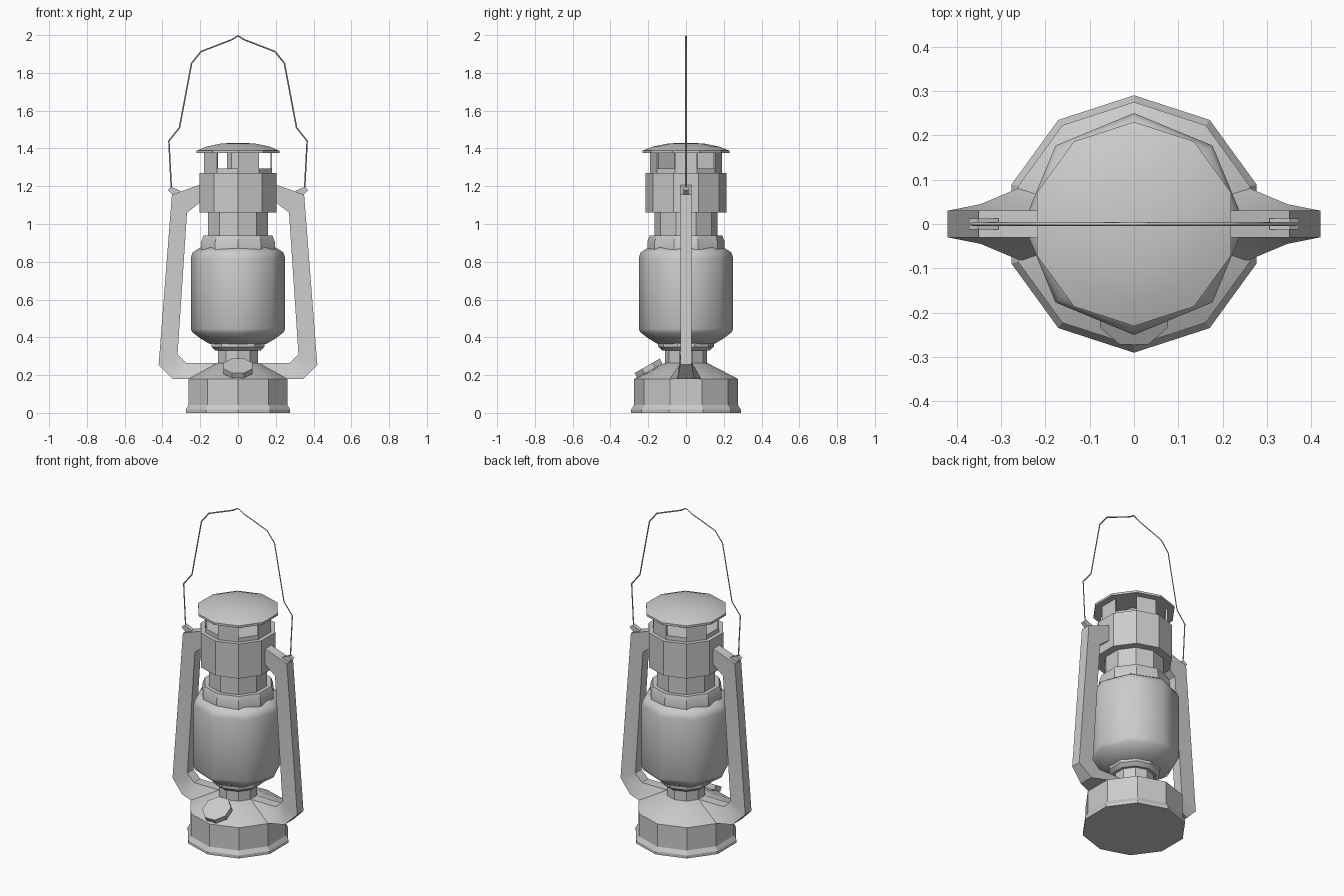
import bpy, bmesh, math
from math import sin, cos, pi, radians
from mathutils import Matrix

if "Cube" in bpy.data.objects:
    bpy.data.objects.remove(bpy.data.objects["Cube"])


def finish(name, bm, angle=30):
    bmesh.ops.recalc_face_normals(bm, faces=bm.faces)
    me = bpy.data.meshes.new(name)
    bm.to_mesh(me)
    bm.free()
    ob = bpy.data.objects.new(name, me)
    bpy.context.collection.objects.link(ob)
    bpy.ops.object.select_all(action='DESELECT')
    ob.select_set(True)
    bpy.context.view_layer.objects.active = ob
    bpy.ops.object.shade_smooth_by_angle(angle=radians(angle))
    return ob


def lathe(name, profile, sides=10, angle=30, start=pi / 2):
    """Spin (radius, z) points round z and cap both ends."""
    bm = bmesh.new()
    rings = [[bm.verts.new((r * cos(start + 2 * pi * i / sides),
                            r * sin(start + 2 * pi * i / sides), z))
              for i in range(sides)] for r, z in profile]
    for a, b in zip(rings, rings[1:]):
        for i in range(sides):
            j = (i + 1) % sides
            bm.faces.new((a[i], a[j], b[j], b[i]))
    bm.faces.new(rings[0])
    bm.faces.new(rings[-1])
    return finish(name, bm, angle)


def loft(name, sections):
    """Join four-cornered sections into a closed bar."""
    bm = bmesh.new()
    rings = [[bm.verts.new(p) for p in s] for s in sections]
    for a, b in zip(rings, rings[1:]):
        for i in range(4):
            j = (i + 1) % 4
            bm.faces.new((a[i], a[j], b[j], b[i]))
    bm.faces.new(rings[0])
    bm.faces.new(rings[-1])
    return finish(name, bm)


# Fuel tank with rolled foot and conical top
lathe("fuel_tank", [(.29, 0), (.29, .018), (.275, .042), (.275, .18), (.112, .265)])

# Burner neck and the collar that holds the glass
lathe("burner_neck", [(.11, .25), (.11, .335)])
lathe("burner_collar", [(.125, .33), (.147, .35), (.147, .375)])

# Eight-sided smooth glass
lathe("glass_globe", [(.15, .365), (.2, .395), (.24, .425), (.25, .445),
                      (.25, .82), (.24, .85), (.2, .875)], sides=8, angle=50)

# Collar above the glass, chimney and hood
lathe("upper_collar", [(.205, .865), (.205, .905), (.192, .94)])
lathe("chimney", [(.168, .93), (.168, 1.07)])
lathe("hood", [(.215, 1.06), (.215, 1.27)])

# Vent: floor ring, alternating wall panels and inner flue
lathe("vent_floor", [(.19, 1.268), (.19, 1.295)])
lathe("vent_flue", [(.06, 1.29), (.06, 1.38)])
for k in range(5):
    a, b = radians(72 * k - 18), radians(72 * k + 18)
    loft("vent_panel", [[(r * cos(t), r * sin(t), z) for r, z in
                         ((.19, 1.29), (.19, 1.385), (.18, 1.385), (.18, 1.29))]
                        for t in (a, b)])

# Shallow domed cap
lathe("top_cap", [(.23, 1.375), (.23, 1.388), (.175, 1.41), (.1, 1.425), (.03, 1.43)])

# Tilted filler cap at the front of the tank
filler = lathe("filler_cap", [(.05, -.05), (.05, -.015), (.083, -.015), (.083, .015)],
               sides=8, start=pi / 8)
filler.data.transform(Matrix.Translation((0, -.198, .236)) @ Matrix.Rotation(radians(30), 4, 'X'))

# Side tubes: outer x, z, half width, then inner x, z, half width
tube = [(.18, 1.216, .03, .18, 1.13, .03),
        (.35, 1.155, .03, .27, 1.06, .03),
        (.42, .255, .03, .32, .31, .03),
        (.345, .18, .045, .275, .265, .03),
        (.25, .18, .085, .11, .265, .03)]
lug = [(.33, 1.14), (.372, 1.18), (.352, 1.197), (.305, 1.175)]
for s, side in ((1, "right"), (-1, "left")):
    loft("side_tube_" + side,
         [[(s * x, -w, z), (s * x, w, z), (s * u, v, t), (s * u, -v, t)]
          for x, z, w, u, t, v in tube])
    # Pivot lug for the handle
    loft("handle_lug_" + side, [[(s * x, y, z) for x, z in lug] for y in (-.012, .012)])

# Bent wire handle
half = [(.352, 1.17), (.366, 1.44), (.31, 1.51), (.246, 1.85), (.196, 1.913), (.035, 1.975)]
path = half + [(0, 1.996)] + [(-x, z) for x, z in reversed(half)]
cu = bpy.data.curves.new("wire_handle", 'CURVE')
cu.dimensions = '3D'
cu.bevel_depth = .004
cu.bevel_resolution = 0
cu.use_fill_caps = True
sp = cu.splines.new('POLY')
sp.points.add(len(path) - 1)
for p, (x, z) in zip(sp.points, path):
    p.co = (x, 0, z, 1)
bpy.context.collection.objects.link(bpy.data.objects.new("wire_handle", cu))
